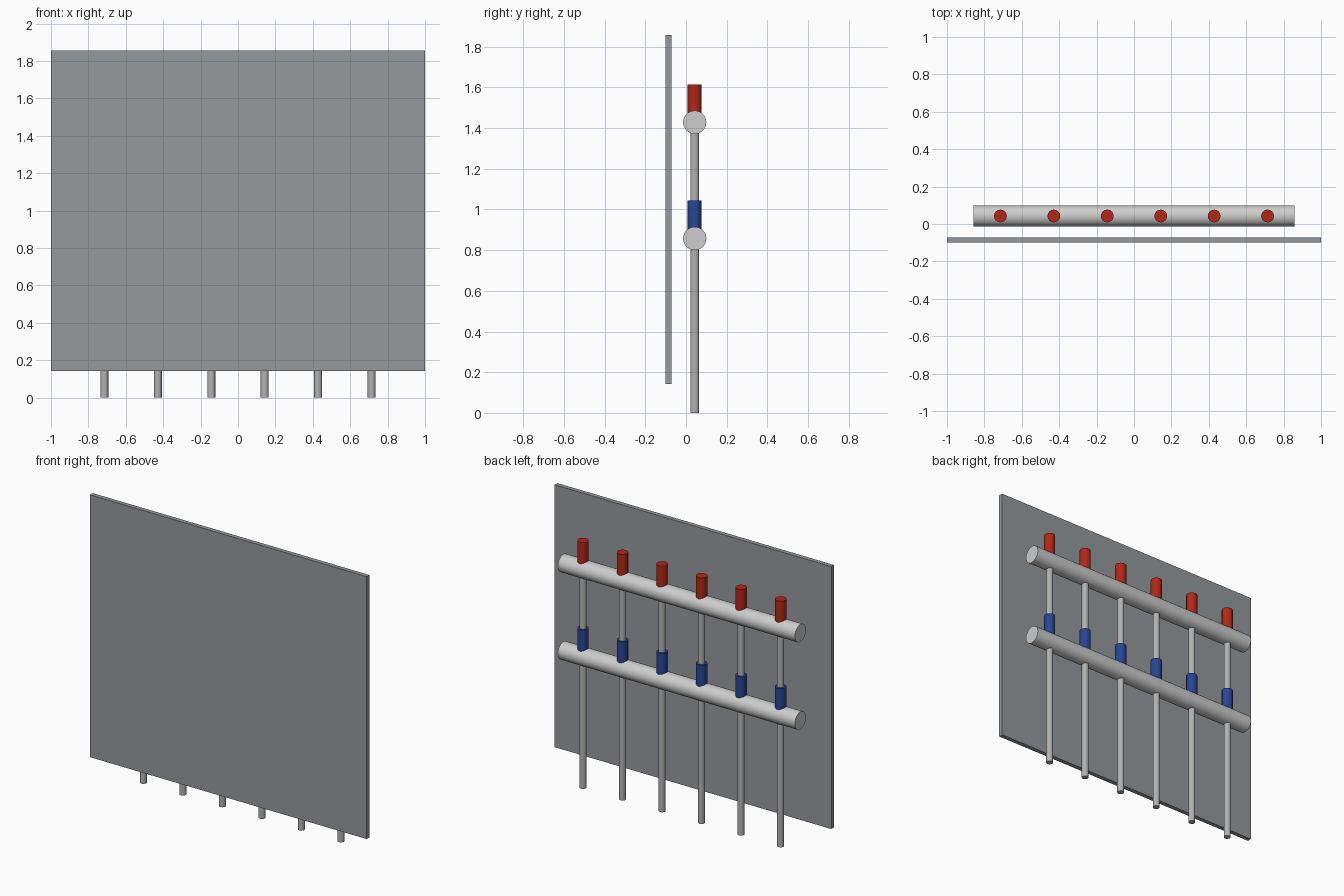
import bpy
import math

cube = bpy.data.objects.get("Cube")
if cube:
    bpy.data.objects.remove(cube, do_unlink=True)

U = 1 / 7          # layout module
PIPE_Y = 0.3 * U   # plane of the pipework


def material(name, rgb):
    m = bpy.data.materials.new(name)
    m.use_nodes = True
    m.diffuse_color = (*rgb, 1)
    m.node_tree.nodes["Principled BSDF"].inputs["Base Color"].default_value = (*rgb, 1)
    return m


panel_grey = material("panel grey", (0.30, 0.32, 0.34))
rail_grey = material("light rail grey", (0.61, 0.61, 0.61))
pipe_grey = material("pipe grey", (0.45, 0.45, 0.45))
red = material("valve red", (0.45, 0.02, 0.008))
blue = material("valve blue", (0.02, 0.06, 0.30))


def finish(name, mat):
    ob = bpy.context.object
    ob.name = name
    ob.data.materials.append(mat)
    return ob


def upright(name, x, z0, z1, radius, mat):
    bpy.ops.mesh.primitive_cylinder_add(
        vertices=16, radius=radius, depth=z1 - z0,
        location=(x, PIPE_Y, (z0 + z1) / 2))
    finish(name, mat)


# Front cover panel
bpy.ops.mesh.primitive_cube_add(size=1, location=(0, -0.6 * U, 7 * U))
panel = finish("front_panel", panel_grey)
panel.scale = (14 * U, 0.2 * U, 12 * U)

# Horizontal manifold rails with a row of valves on each
for level, z, valve_mat in (("lower", 6 * U, blue), ("upper", 10 * U, red)):
    bpy.ops.mesh.primitive_cylinder_add(
        vertices=32, radius=0.4 * U, depth=12 * U,
        location=(0, PIPE_Y, z), rotation=(0, math.pi / 2, 0))
    finish(f"{level}_rail", rail_grey)
    bpy.ops.object.shade_smooth_by_angle(angle=math.radians(30))
    for i in range(6):
        upright(f"{level}_valve_{i + 1}", (2 * i - 5) * U, z, z + 1.3 * U, 0.24 * U, valve_mat)

# Vertical pipes running from the floor up into the upper rail
for i in range(6):
    upright(f"pipe_{i + 1}", (2 * i - 5) * U, 0, 10 * U, 0.15 * U, pipe_grey)
